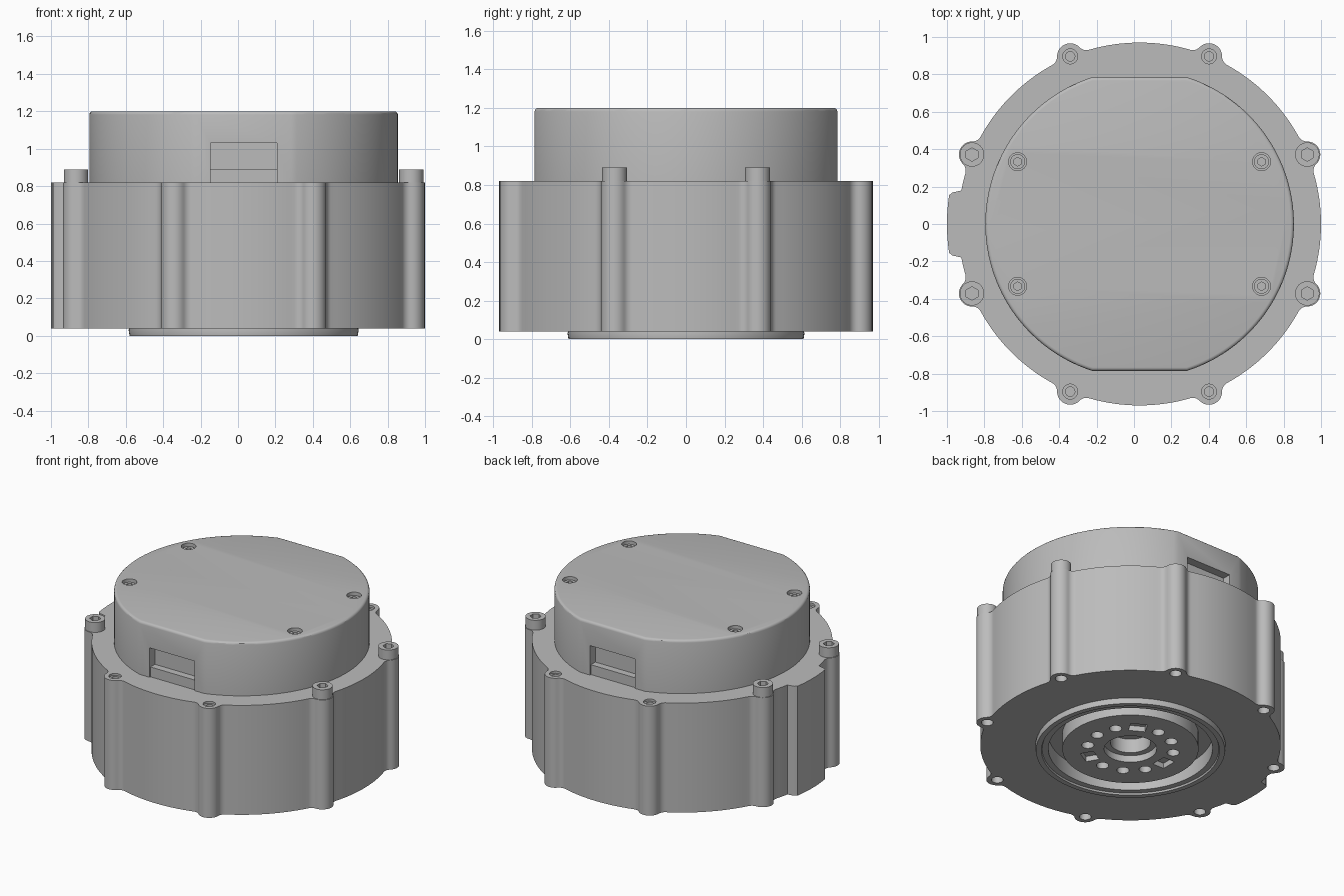
import bpy, bmesh, math
from math import pi, cos, sin, atan2
from mathutils import Matrix, Vector

old = bpy.data.objects.get("Cube")
if old:
    bpy.data.objects.remove(old, do_unlink=True)

CX = 0.03           # axis of the round housing
BODY_R = 0.97
BODY_LOW, BODY_TOP, COVER_TOP = 0.04, 0.82, 1.2

metal = bpy.data.materials.new("grey metal")
metal.use_nodes = True
grey = (0.5, 0.5, 0.5, 1)
metal.diffuse_color = grey
metal.node_tree.nodes["Principled BSDF"].inputs["Base Color"].default_value = grey


def finish(bm, name):
    bmesh.ops.recalc_face_normals(bm, faces=bm.faces)
    mesh = bpy.data.meshes.new(name)
    bm.to_mesh(mesh)
    bm.free()
    mesh.materials.append(metal)
    ob = bpy.data.objects.new(name, mesh)
    bpy.context.collection.objects.link(ob)
    return ob


def cylinder(bm, x, y, z0, z1, r, sides=32):
    bmesh.ops.create_cone(bm, cap_ends=True, segments=sides, radius1=r, radius2=r, depth=z1 - z0,
                          matrix=Matrix.Translation((x, y, (z0 + z1) / 2)))


def box(bm, centre, size, turn=0):
    m = Matrix.Translation(centre) @ Matrix.Rotation(turn, 4, "Z") @ Matrix.Diagonal((*size, 1))
    bmesh.ops.create_cube(bm, size=1, matrix=m)


def prism(points, z0, z1):
    bm = bmesh.new()
    base = bm.faces.new([bm.verts.new((x, y, z0)) for x, y in points])
    moved = bmesh.ops.extrude_face_region(bm, geom=[base])["geom"]
    top = [v for v in moved if isinstance(v, bmesh.types.BMVert)]
    bmesh.ops.translate(bm, verts=top, vec=(0, 0, z1 - z0))
    return bm


def cut(ob, cutter_bm):
    cutter = finish(cutter_bm, ob.name + "_cutter")
    cutter.hide_render = True
    mod = ob.modifiers.new("cut", "BOOLEAN")
    mod.object, mod.operation, mod.solver = cutter, "DIFFERENCE", "EXACT"
    bpy.context.view_layer.objects.active = ob
    bpy.ops.object.modifier_apply(modifier=mod.name)
    bpy.data.objects.remove(cutter, do_unlink=True)


def smooth(ob):
    bpy.ops.object.select_all(action="DESELECT")
    ob.select_set(True)
    bpy.context.view_layer.objects.active = ob
    bpy.ops.object.shade_smooth_by_angle(angle=math.radians(30))


def polar(r, a):
    return Vector((r * cos(a), r * sin(a)))


def arc(centre, r, a0, a1, steps):
    return [centre + polar(r, a0 + (a1 - a0) * i / steps) for i in range(steps + 1)]


# Housing outline: round, eight filleted screw ears and a wide tab on the right side
EAR, FILLET = 0.07, 0.05
origin = Vector((0, 0))
far, near = BODY_R + FILLET, EAR + FILLET
spread = math.acos((far**2 + BODY_R**2 - near**2) / (2 * far * BODY_R))
ears = [pi / 8 + k * pi / 4 for k in range(8)]
outline = []
for k, t in enumerate(ears):
    c = polar(BODY_R, t)
    f0, f1 = polar(far, t - spread), polar(far, t + spread)
    d0, d1 = f0 - c, f1 - c
    a0 = atan2(d0.y, d0.x)
    a1 = a0 + (atan2(d1.y, d1.x) - a0) % (2 * pi)
    # Each fillet turns from facing the axis to facing the ear
    b0 = t - spread + pi
    turn = (a0 + pi - b0 + pi) % (2 * pi) - pi
    outline += arc(f0, FILLET, b0, b0 + turn, 6)
    outline += arc(c, EAR, a0, a1, 16)[1:-1]
    outline += arc(f1, FILLET, a1 + pi, a1 + pi + turn, 6)
    start, end = t + spread, t + pi / 4 - spread
    if k == 3:
        outline += arc(origin, BODY_R, start, pi - 0.185, 4)[1:]
        outline += arc(origin, 1.015, pi - 0.167, pi + 0.167, 1)[:1]
        outline += arc(origin, 1.03, pi - 0.15, pi + 0.15, 12)
        outline += arc(origin, 1.015, pi - 0.167, pi + 0.167, 1)[1:]
        outline += arc(origin, BODY_R, pi + 0.185, end, 4)[:-1]
    else:
        outline += arc(origin, BODY_R, start, end, 16)[1:-1]
body = finish(prism([(p.x + CX, p.y) for p in outline], BODY_LOW, BODY_TOP), "main_housing")

holes = bmesh.new()
cylinder(holes, CX, 0, -0.1, 0.3, 0.6, 96)
for k, t in enumerate(ears):
    p = polar(BODY_R, t)
    cylinder(holes, p.x + CX, p.y, 0, 0.12, 0.038)
    if k in (1, 2, 5, 6):
        cylinder(holes, p.x + CX, p.y, BODY_TOP - 0.06, BODY_TOP + 0.1, 0.04)
cut(body, holes)
smooth(body)

# Socket screws standing on the side ears, sunken sleeves in the others
for k, t in enumerate(ears):
    p = polar(BODY_R, t)
    raised = k in (0, 3, 4, 7)
    r = 0.065 if raised else 0.041
    top = 0.89 if raised else BODY_TOP - 0.015
    bm = bmesh.new()
    cylinder(bm, p.x + CX, p.y, BODY_TOP - 0.08, top, r)
    screw = finish(bm, "ear_screw" if raised else "ear_sleeve")
    bm = bmesh.new()
    cylinder(bm, p.x + CX, p.y, top - 0.045, top + 0.1, 0.036 if raised else 0.025, 6 if raised else 24)
    cut(screw, bm)
    smooth(screw)

# Upper cover: round with flats front and back, softened top edge
FLAT, COVER_R = 0.785, 0.825
half = math.acos(FLAT / COVER_R)
rim = arc(origin, COVER_R, -pi / 2 + half, pi / 2 - half, 64)
rim += arc(origin, COVER_R, pi / 2 + half, 3 * pi / 2 - half, 64)
bm = prism([(p.x + CX, p.y) for p in rim], BODY_TOP - 0.02, COVER_TOP)
edges = [e for e in bm.edges if all(v.co.z > COVER_TOP - 0.01 for v in e.verts)]
bmesh.ops.bevel(bm, geom=edges, offset=0.018, segments=3, profile=0.5, affect="EDGES")
cover = finish(bm, "upper_cover")

corners = [(CX + sx * 0.652, sy * 0.333) for sx in (-1, 1) for sy in (-1, 1)]
pockets = bmesh.new()
for x, y in corners:
    cylinder(pockets, x, y, COVER_TOP - 0.05, COVER_TOP + 0.1, 0.048)
for side in (-1, 1):
    box(pockets, (CX, side * (FLAT + 0.025), 0.92), (0.355, 0.17, 0.22))
cut(cover, pockets)
smooth(cover)

for x, y in corners:
    bm = bmesh.new()
    cylinder(bm, x, y, COVER_TOP - 0.06, COVER_TOP - 0.02, 0.04)
    screw = finish(bm, "cover_screw")
    bm = bmesh.new()
    cylinder(bm, x, y, COVER_TOP - 0.045, COVER_TOP + 0.1, 0.023, 6)
    cut(screw, bm)
    smooth(screw)

for side, name in ((-1, "front"), (1, "back")):
    bm = bmesh.new()
    box(bm, (CX, side * (FLAT - 0.055), 0.85), (0.36, 0.09, 0.08))
    finish(bm, name + "_window_ledge")

# Output flange below: turned profile with a groove around the hub disc
profile = [(0, 0.28), (0.61, 0.28), (0.61, 0.05), (0.615, 0.03), (0.61, 0), (0.575, 0), (0.57, 0.012),
           (0.53, 0.012), (0.53, 0.12), (0.44, 0.12), (0.44, 0.012), (0.17, 0.012), (0.17, 0.06),
           (0.13, 0.06), (0.13, 0.16), (0, 0.16)]
bm = bmesh.new()
verts = [bm.verts.new((r, 0, z)) for r, z in profile]
lines = [bm.edges.new(pair) for pair in zip(verts, verts[1:])]
bmesh.ops.spin(bm, geom=verts + lines, cent=(0, 0, 0), axis=(0, 0, 1), angle=2 * pi, steps=96)
bmesh.ops.remove_doubles(bm, verts=bm.verts, dist=0.0005)
bmesh.ops.translate(bm, verts=bm.verts, vec=(CX, 0, 0))
flange = finish(bm, "output_flange")

bolts = bmesh.new()
for k in range(12):
    p = polar(0.28, k * pi / 6)
    if k % 4 == 2:
        box(bolts, (p.x + CX, p.y, 0), (0.09, 0.11, 0.1), k * pi / 6)
    else:
        cylinder(bolts, p.x + CX, p.y, -0.1, 0.1, 0.04, 24)
cut(flange, bolts)
smooth(flange)
